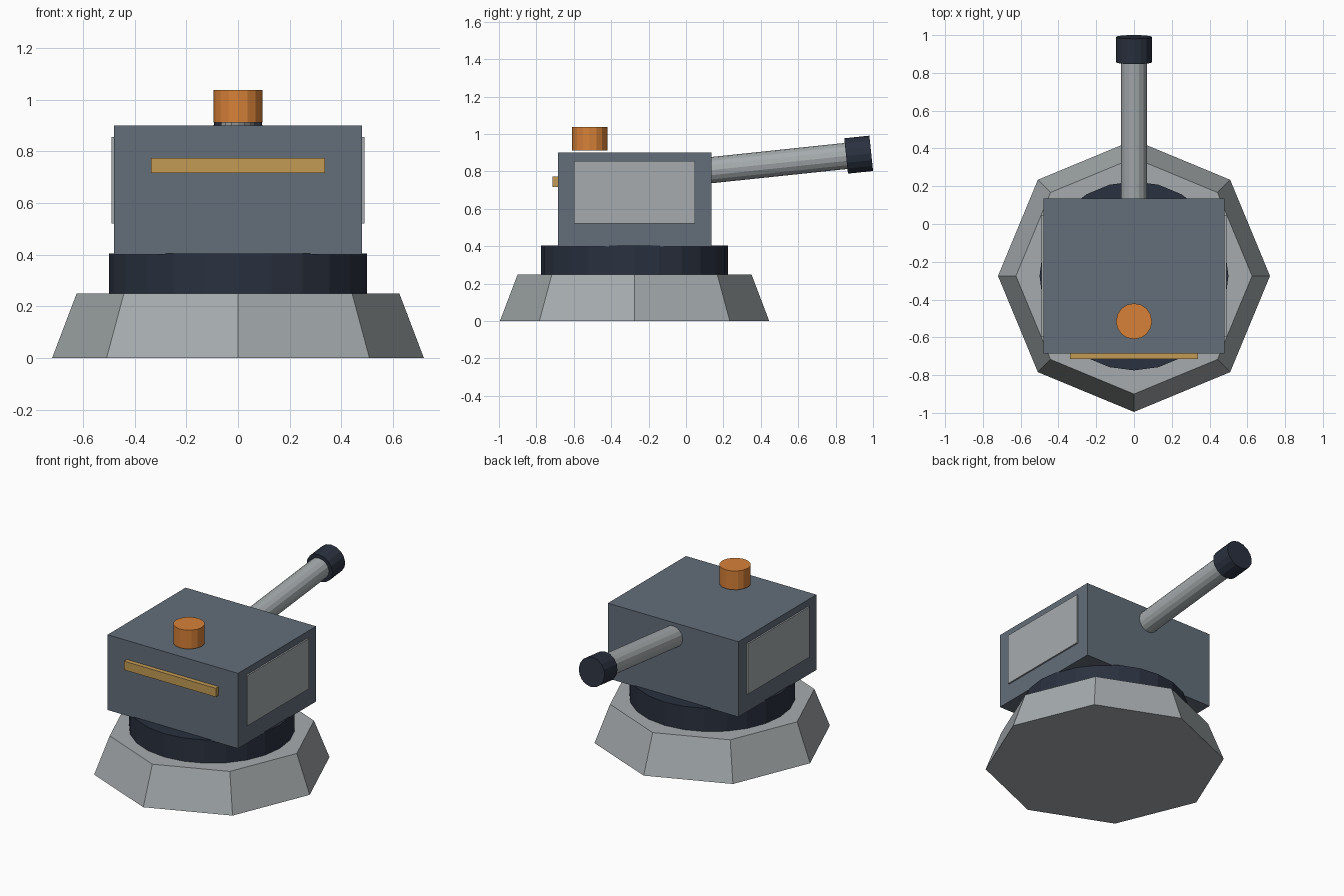
import bpy, math

cube = bpy.data.objects.get("Cube")
if cube:
    bpy.data.objects.remove(cube, do_unlink=True)

CENTRE_Y = -0.275
TILT = math.radians(6)


def material(name, rgb):
    mat = bpy.data.materials.new(name)
    mat.use_nodes = True
    mat.diffuse_color = (*rgb, 1)
    mat.node_tree.nodes["Principled BSDF"].inputs["Base Color"].default_value = (*rgb, 1)
    return mat


light_grey = material("light grey", (0.38, 0.41, 0.42))
slate = material("slate", (0.125, 0.155, 0.195))
navy = material("dark navy", (0.023, 0.031, 0.05))
orange = material("orange", (0.68, 0.22, 0.04))
gold = material("gold", (0.55, 0.33, 0.09))


def finish(name, mat):
    obj = bpy.context.object
    obj.name = name
    obj.data.materials.append(mat)
    return obj


def box(name, mat, centre, size):
    bpy.ops.mesh.primitive_cube_add(size=1, location=centre)
    obj = finish(name, mat)
    obj.scale = size
    return obj


def prism(name, mat, sides, r_low, r_high, length, centre, tilt=0):
    bpy.ops.mesh.primitive_cone_add(vertices=sides, radius1=r_low, radius2=r_high,
                                    depth=length, location=centre, rotation=(tilt, 0, 0))
    return finish(name, mat)


# Octagonal foot and turning ring
prism("base", light_grey, 8, 0.72, 0.625, 0.25, (0, CENTRE_Y, 0.125))
prism("turntable", navy, 24, 0.5, 0.5, 0.155, (0, CENTRE_Y, 0.3275))

# Housing with a raised panel on each side
box("housing", slate, (0, CENTRE_Y, 0.65), (0.96, 0.82, 0.5))
for side, sign in (("left", 1), ("right", -1)):
    box(side + "_panel", light_grey, (sign * 0.48, CENTRE_Y, 0.688), (0.02, 0.645, 0.335))

# Front strip and roof beacon
box("front_strip", gold, (0, -0.695, 0.745), (0.675, 0.04, 0.058))
prism("beacon", orange, 16, 0.095, 0.095, 0.125, (0, -0.515, 0.975))


# Tilted barrel, placed by distance along its axis from the housing's back face
def along_barrel(distance):
    return (0, 0.135 + distance * math.cos(TILT), 0.807 + distance * math.sin(TILT))


def barrel_part(name, mat, radius, start, end):
    prism(name, mat, 16, radius, radius, end - start,
          along_barrel((start + end) / 2), TILT - math.pi / 2)


barrel_part("barrel", light_grey, 0.07, -0.1, 0.8)
barrel_part("muzzle", navy, 0.095, 0.725, 0.86)
